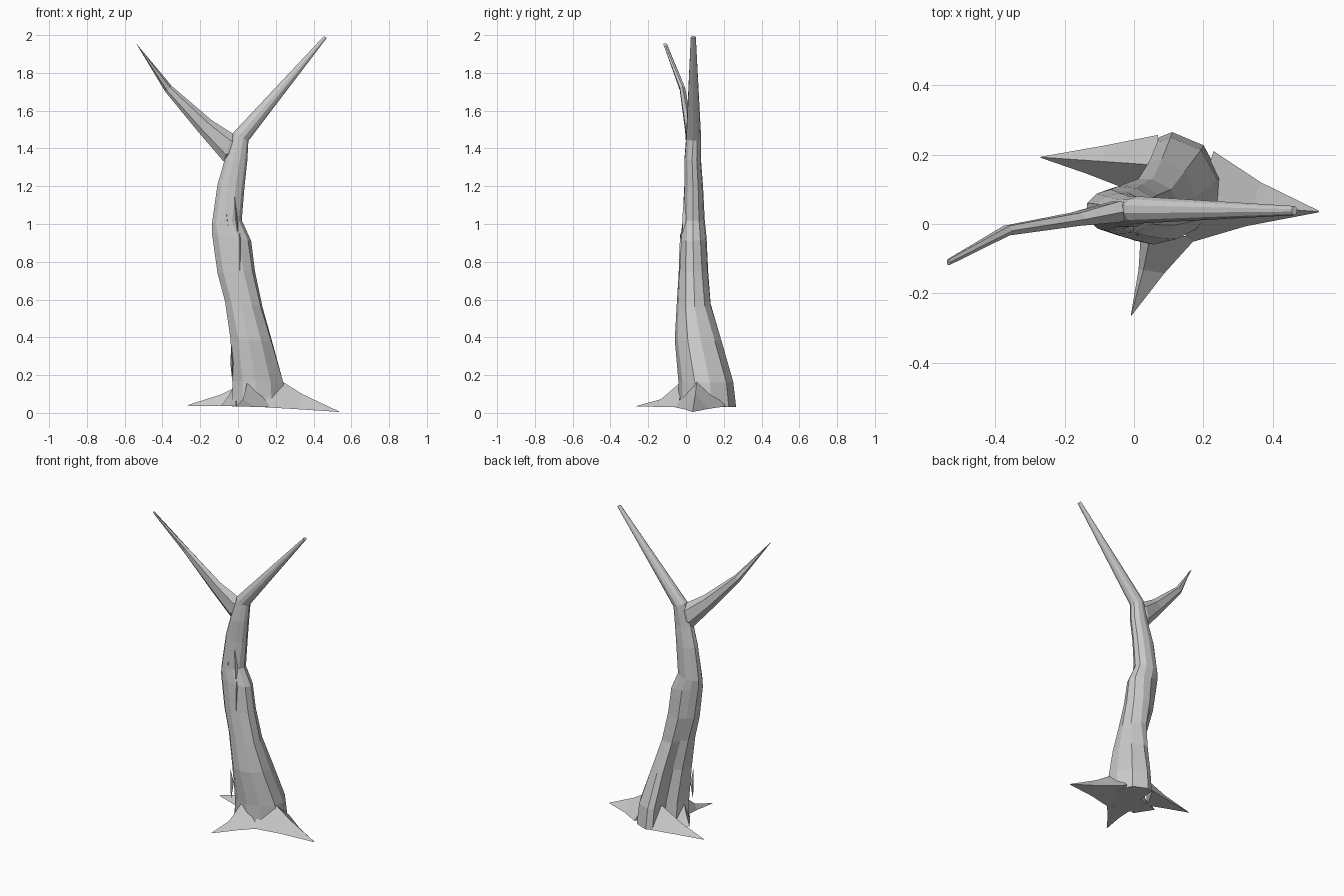
import bpy
import bmesh
from math import cos, sin, pi
from mathutils import Vector

if "Cube" in bpy.data.objects:
    bpy.data.objects.remove(bpy.data.objects["Cube"], do_unlink=True)

bark = bpy.data.materials.new("grey_bark")
bark.use_nodes = True
GREY = (0.6, 0.6, 0.6, 1)
bark.diffuse_color = GREY
bark.node_tree.nodes["Principled BSDF"].inputs["Base Color"].default_value = GREY


def loft(name, rings):
    """Skin a list of equal-length point rings and cap both ends."""
    bm = bmesh.new()
    loops = [[bm.verts.new(p) for p in ring] for ring in rings]
    n = len(loops[0])
    for low, high in zip(loops, loops[1:]):
        for i in range(n):
            j = (i + 1) % n
            bm.faces.new((low[i], low[j], high[j], high[i]))
    bm.faces.new(loops[0][::-1])
    bm.faces.new(loops[-1])
    bmesh.ops.triangulate(bm, faces=[f for f in bm.faces if len(f.verts) > 4])
    bmesh.ops.recalc_face_normals(bm, faces=bm.faces)
    mesh = bpy.data.meshes.new(name)
    bm.to_mesh(mesh)
    bm.free()
    mesh.materials.append(bark)
    obj = bpy.data.objects.new(name, mesh)
    bpy.context.collection.objects.link(obj)
    return obj


def section(left, right, front, back, shape):
    """Fit a unit outline between two silhouette points and a depth range."""
    a, b = Vector((left[0], 0, left[1])), Vector((right[0], 0, right[1]))
    mid, half = (a + b) / 2, (b - a) / 2
    return [mid + half * u + Vector((0, (front + back) / 2 + v * (back - front) / 2, 0))
            for u, v in shape]


# Outlines: a lobed foot with a hollow at the back left, and a rounded limb
FOOT = [(-1, -.65), (-.6, -.95), (-.1, -1), (.5, -.85), (1, -.4),
        (1, .15), (.65, .75), (0, 1), (-.28, .9), (-.35, .15), (-.8, -.05)]
ROUND = [(cos(t), sin(t)) for t in [pi * 1.07 + i * 2 * pi / 11 for i in range(11)]]


def blend(w):
    return [(f[0] * w + r[0] * (1 - w), f[1] * w + r[1] * (1 - w))
            for f, r in zip(FOOT, ROUND)]


# Trunk, running on into the left branch: left point, right point, depth, foot share
TRUNK = [
    ((-.03, .035), (.25, .03), -.04, .265, 1),
    ((-.03, .17), (.24, .16), -.04, .25, 1),
    ((-.04, .39), (.18, .38), -.06, .19, .8),
    ((-.07, .59), (.13, .56), -.05, .135, .5),
    ((-.11, .74), (.09, .75), -.04, .12, .3),
    ((-.14, .95), (.07, .91), -.03, .11, .15),
    ((-.14, 1.0), (.02, 1.02), -.02, .10, 0),
    ((-.11, 1.21), (.035, 1.2), -.01, .09, 0),
    ((-.075, 1.33), (.05, 1.34), -.01, .08, 0),
    ((-.03, 1.48), (.055, 1.44), 0, .08, 0),
    ((.455, 1.995), (.47, 1.985), .025, .052, 0),
]
loft("trunk_and_left_branch", [section(l, r, f, b, blend(w)) for l, r, f, b, w in TRUNK])

# Right branch, bending forward
HEX = [(cos(i * pi / 3), sin(i * pi / 3)) for i in range(6)]
BRANCH = [
    ((0, 1.37), (.01, 1.45), .02, .06),
    ((-.075, 1.33), (-.03, 1.48), .0, .07),
    ((-.2, 1.475), (-.14, 1.55), -.008, .035),
    ((-.385, 1.7), (-.35, 1.73), -.035, -.003),
    ((-.54, 1.957), (-.53, 1.945), -.12, -.1),
]
loft("right_branch", [section(*row, HEX) for row in BRANCH])


def root(name, tip, left, ridge, right, sag, pinch):
    """Pointed root: triangular wedge that narrows and dips on its way to the tip."""
    tip, tri = Vector(tip), [Vector(p) for p in (left, ridge, right)]
    centre = (tri[0] + tri[2]) / 2
    rings = [tri]
    for t in (.45, .98):
        spine = centre.lerp(tip, t)
        ring = [p.lerp(tip, t) for p in tri]
        ring = [spine + (p - spine) * pinch for p in ring]
        ring[1].z -= sag if t < .9 else 0
        rings.append(ring)
    loft(name, rings)


root("left_root", (.54, .035, .005), (.14, -.06, .03), (.18, .06, .2),
     (.23, .21, .035), 0, .85)
root("rear_right_root", (-.275, .193, .038), (.07, .257, .035), (.06, .17, .17),
     (-.02, .1, .035), .01, .95)
root("front_root", (-.01, -.268, .034), (.02, -.02, .035), (.05, -.02, .17),
     (.18, -.04, .03), .025, .85)

# Small buttress filling the corner between the front root and the rear right root
root("side_buttress", (-.09, .09, .036), (.0, .12, .035), (-.01, .04, .17),
     (-.01, -.03, .035), .01, .95)

# Thin raised bark slivers on the front of the trunk
SLIVERS = [
    ((-.07, -.005, 1.15), (-.05, -.022, .95)),
    ((-.02, -.008, 1.17), (.0, -.02, .93)),
    ((.01, -.03, .95), (.01, -.036, .7)),
    ((-.03, -.03, .17), (-.035, -.03, .36)),
]
for k, (a, b) in enumerate(SLIVERS):
    a, b = Vector(a), Vector(b)
    tri = [Vector((-.008, .02, 0)), Vector((0, -.004, 0)), Vector((.008, .02, 0))]
    loft("bark_sliver_%d" % (k + 1),
         [[a.lerp(b, t) + p * s for p in tri] for t, s in ((0, .1), (.5, 1), (1, .1))])
